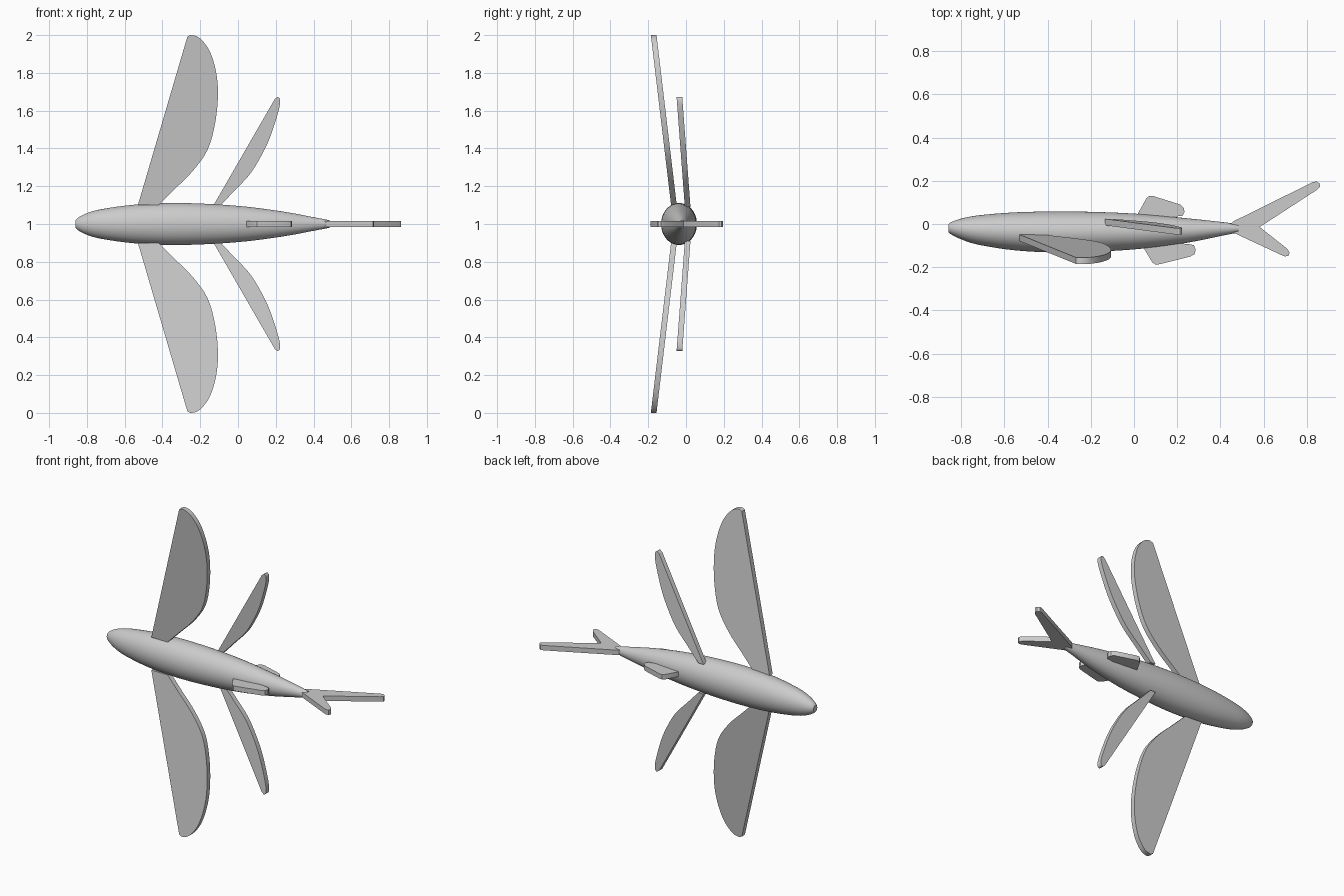
import bpy, bmesh, math
from mathutils import Vector

if "Cube" in bpy.data.objects:
    bpy.data.objects.remove(bpy.data.objects["Cube"])


def smooth_path(pts, n):
    """Catmull-Rom curve through the points."""
    pts = [Vector(p) for p in pts]
    ext = [2 * pts[0] - pts[1]] + pts + [2 * pts[-1] - pts[-2]]
    out = []
    for a, b, c, d in zip(ext, ext[1:], ext[2:], ext[3:]):
        for i in range(n):
            t = i / n
            out.append(0.5 * (2 * b + (c - a) * t + (2 * a - 5 * b + 4 * c - d) * t * t
                              + (3 * b - a - 3 * c + d) * t ** 3))
    return out + [pts[-1]]


def finish(name, bm, angle):
    bmesh.ops.recalc_face_normals(bm, faces=bm.faces)
    mesh = bpy.data.meshes.new(name)
    bm.to_mesh(mesh)
    bm.free()
    obj = bpy.data.objects.new(name, mesh)
    bpy.context.collection.objects.link(obj)
    bpy.ops.object.select_all(action='DESELECT')
    obj.select_set(True)
    bpy.context.view_layer.objects.active = obj
    bpy.ops.object.shade_smooth_by_angle(angle=math.radians(angle))


def slab(name, outline, offset):
    """Plate from a 3D outline, thickened by +/- offset."""
    bm = bmesh.new()
    off = Vector(offset)
    a = [bm.verts.new(Vector(p) - off) for p in outline]
    b = [bm.verts.new(Vector(p) + off) for p in outline]
    bm.faces.new(a)
    bm.faces.new(b)
    n = len(a)
    for i in range(n):
        j = (i + 1) % n
        bm.faces.new((a[i], a[j], b[j], b[i]))
    finish(name, bm, 30)


# Body: lofted elliptical rings (x, centre y, half width y, half height z)
rings = smooth_path([
    (-0.86, -0.02, 0.018, 0.020), (-0.845, -0.02, 0.029, 0.034),
    (-0.80, -0.023, 0.048, 0.057), (-0.72, -0.028, 0.068, 0.079),
    (-0.55, -0.034, 0.088, 0.102), (-0.35, -0.037, 0.095, 0.111),
    (-0.15, -0.036, 0.091, 0.106), (0.05, -0.034, 0.079, 0.091),
    (0.25, -0.030, 0.056, 0.064), (0.40, -0.023, 0.033, 0.036),
    (0.485, -0.02, 0.019, 0.020)], 4)
bm = bmesh.new()
seg = 48
loops = []
for x, cy, ry, rz in rings:
    loops.append([bm.verts.new((x, cy + ry * math.cos(2 * math.pi * k / seg),
                                1 + rz * math.sin(2 * math.pi * k / seg)))
                  for k in range(seg)])
for p, q in zip(loops, loops[1:]):
    for k in range(seg):
        m = (k + 1) % seg
        bm.faces.new((p[k], p[m], q[m], q[k]))
bm.faces.new(loops[0])
bm.faces.new(loops[-1])
finish("body", bm, 40)

# Wing outlines as (x, distance from body axis): straight front edge, curved rear edge
big = [(-0.53, 0.10)] + smooth_path([
    (-0.268, 0.992), (-0.245, 1.0), (-0.20, 0.982), (-0.15, 0.915), (-0.117, 0.81),
    (-0.106, 0.69), (-0.12, 0.54), (-0.16, 0.395), (-0.24, 0.28), (-0.34, 0.18),
    (-0.42, 0.10)], 4)
small = [(-0.135, 0.09)] + smooth_path([
    (0.195, 0.662), (0.212, 0.672), (0.223, 0.655), (0.215, 0.60), (0.17, 0.46),
    (0.12, 0.355), (0.06, 0.26), (-0.02, 0.175), (-0.10, 0.09)], 4)
for label, s in (("upper", 1), ("lower", -1)):
    slab(label + "_main_wing",
         [(x, -0.064 - 0.119 * (h - 0.1), 1 + s * h) for x, h in big], (0, 0.015, 0))
    slab(label + "_rear_wing",
         [(x, 0.008 - 0.075 * (h - 0.1), 1 + s * h) for x, h in small], (0, 0.015, 0))

# Flat fins in the z = 1 plane, as (x, y)
fins = {
    "back_fin": [(0.01, 0.02), (0.02, 0.052), (0.057, 0.118), (0.07, 0.13), (0.09, 0.129),
                 (0.215, 0.09), (0.23, 0.075), (0.234, 0.055), (0.224, 0.038),
                 (0.205, 0.036), (0.10, 0.02)],
    "belly_fin": [(0.03, -0.08), (0.047, -0.115), (0.085, -0.178), (0.10, -0.188),
                  (0.12, -0.186), (0.26, -0.151), (0.28, -0.14), (0.286, -0.12),
                  (0.277, -0.098), (0.26, -0.094), (0.12, -0.08)],
    "tail_fin": [(0.44, -0.005), (0.46, 0.012), (0.828, 0.194), (0.845, 0.197),
                 (0.859, 0.188), (0.862, 0.174), (0.85, 0.160), (0.582, -0.014),
                 (0.71, -0.115), (0.72, -0.132), (0.715, -0.147), (0.70, -0.15),
                 (0.685, -0.145), (0.46, -0.04), (0.44, -0.033)],
}
for name, pts in fins.items():
    slab(name, [(x, y, 1) for x, y in pts], (0, 0, 0.015))
